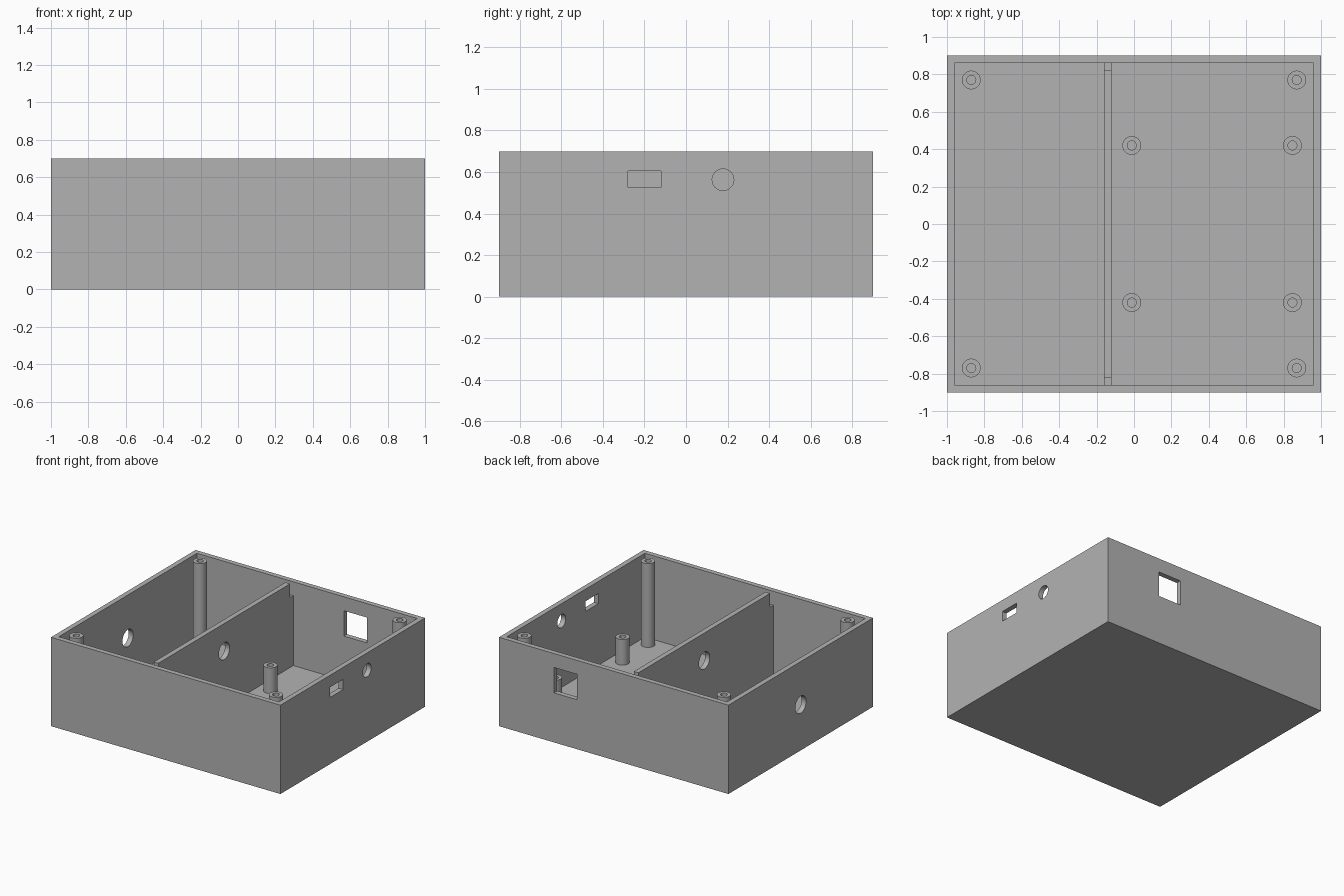
import bpy
import bmesh
import math
from mathutils import Matrix, Vector

default_cube = bpy.data.objects.get("Cube")
if default_cube:
    bpy.data.objects.remove(default_cube, do_unlink=True)

# Dimensions
HALF_X, HALF_Y, HEIGHT, WALL = 1.0, 0.9, 0.7, 0.04
IN_X, IN_Y = HALF_X - WALL, HALF_Y - WALL
SEGMENTS = 48

grey = bpy.data.materials.new("plain grey")
grey.use_nodes = True
grey.diffuse_color = (0.45, 0.45, 0.45, 1)
grey.node_tree.nodes["Principled BSDF"].inputs["Base Color"].default_value = grey.diffuse_color


def finish(name, bm):
    bmesh.ops.recalc_face_normals(bm, faces=bm.faces)
    mesh = bpy.data.meshes.new(name)
    bm.to_mesh(mesh)
    bm.free()
    mesh.materials.append(grey)
    obj = bpy.data.objects.new(name, mesh)
    bpy.context.collection.objects.link(obj)
    return obj


def box(name, low, high):
    low, high = Vector(low), Vector(high)
    bm = bmesh.new()
    bmesh.ops.create_cube(bm, size=1, matrix=Matrix.Translation((low + high) / 2)
                          @ Matrix.Diagonal((*(high - low), 1)))
    return finish(name, bm)


def round_cutter(name, centre, radius):
    """Cylinder along x, long enough to pass through one wall."""
    bm = bmesh.new()
    bmesh.ops.create_cone(bm, cap_ends=True, segments=SEGMENTS, radius1=radius,
                          radius2=radius, depth=0.16,
                          matrix=Matrix.Translation(centre) @ Matrix.Rotation(math.pi / 2, 4, "Y"))
    return finish(name, bm)


def activate(obj):
    bpy.ops.object.select_all(action="DESELECT")
    obj.select_set(True)
    bpy.context.view_layer.objects.active = obj


def cut(obj, cutter):
    cutter.hide_render = True
    mod = obj.modifiers.new("opening", "BOOLEAN")
    mod.operation, mod.solver, mod.object = "DIFFERENCE", "EXACT", cutter
    activate(obj)
    bpy.ops.object.modifier_apply(modifier=mod.name)
    bpy.data.objects.remove(cutter, do_unlink=True)


def smooth(obj):
    activate(obj)
    bpy.ops.object.shade_smooth_by_angle(angle=math.radians(30))


# Open tray with its wall openings
tray = box("tray", (-HALF_X, -HALF_Y, 0), (HALF_X, HALF_Y, HEIGHT))
cut(tray, box("cavity", (-IN_X, -IN_Y, WALL), (IN_X, IN_Y, HEIGHT + 0.1)))
cut(tray, box("back_window", (0.32, 0.8, 0.39), (0.52, 1, 0.59)))
cut(tray, box("side_slot", (0.9, -0.28, 0.525), (1.1, -0.12, 0.605)))
cut(tray, round_cutter("side_port", (HALF_X, 0.178, 0.563), 0.052))
cut(tray, round_cutter("cable_hole", (-HALF_X, 0, 0.36), 0.067))
smooth(tray)

# Divider wall, notched at both upper ends
bm = bmesh.new()
half = [(IN_Y, WALL), (IN_Y, 0.59), (0.82, 0.59), (0.82, HEIGHT)]
outline = half + [(-y, z) for y, z in reversed(half)]
face = bm.faces.new([bm.verts.new((-0.16, y, z)) for y, z in outline])
side = bmesh.ops.extrude_face_region(bm, geom=[face])
bmesh.ops.translate(bm, vec=(WALL, 0, 0),
                    verts=[g for g in side["geom"] if isinstance(g, bmesh.types.BMVert)])
divider = finish("divider", bm)
cut(divider, round_cutter("divider_hole", (-0.14, 0, 0.483), 0.067))
smooth(divider)


# Hollow screw posts
def post(name, x, y, top, outer=0.05, inner=0.024):
    bm = bmesh.new()
    profile = [(inner, WALL), (inner, top), (outer, top), (outer, WALL)]
    verts = [bm.verts.new((r, 0, z)) for r, z in profile]
    edges = [bm.edges.new(pair) for pair in zip(verts, verts[1:])]
    bmesh.ops.spin(bm, geom=verts + edges, cent=(0, 0, 0), axis=(0, 0, 1),
                   angle=math.tau, steps=SEGMENTS, use_merge=True)
    bmesh.ops.remove_doubles(bm, verts=bm.verts, dist=0.0005)
    obj = finish(name, bm)
    obj.location = (x, y, 0)
    smooth(obj)


for end, sy in (("front", -1), ("back", 1)):
    post(f"{end}_right_lid_post", -0.87, sy * 0.77, HEIGHT)
    post(f"{end}_left_lid_post", 0.87, sy * 0.77, HEIGHT)
    post(f"{end}_inner_board_post", -0.012, sy * 0.42, 0.242)
    post(f"{end}_outer_board_post", 0.847, sy * 0.42, 0.242)
